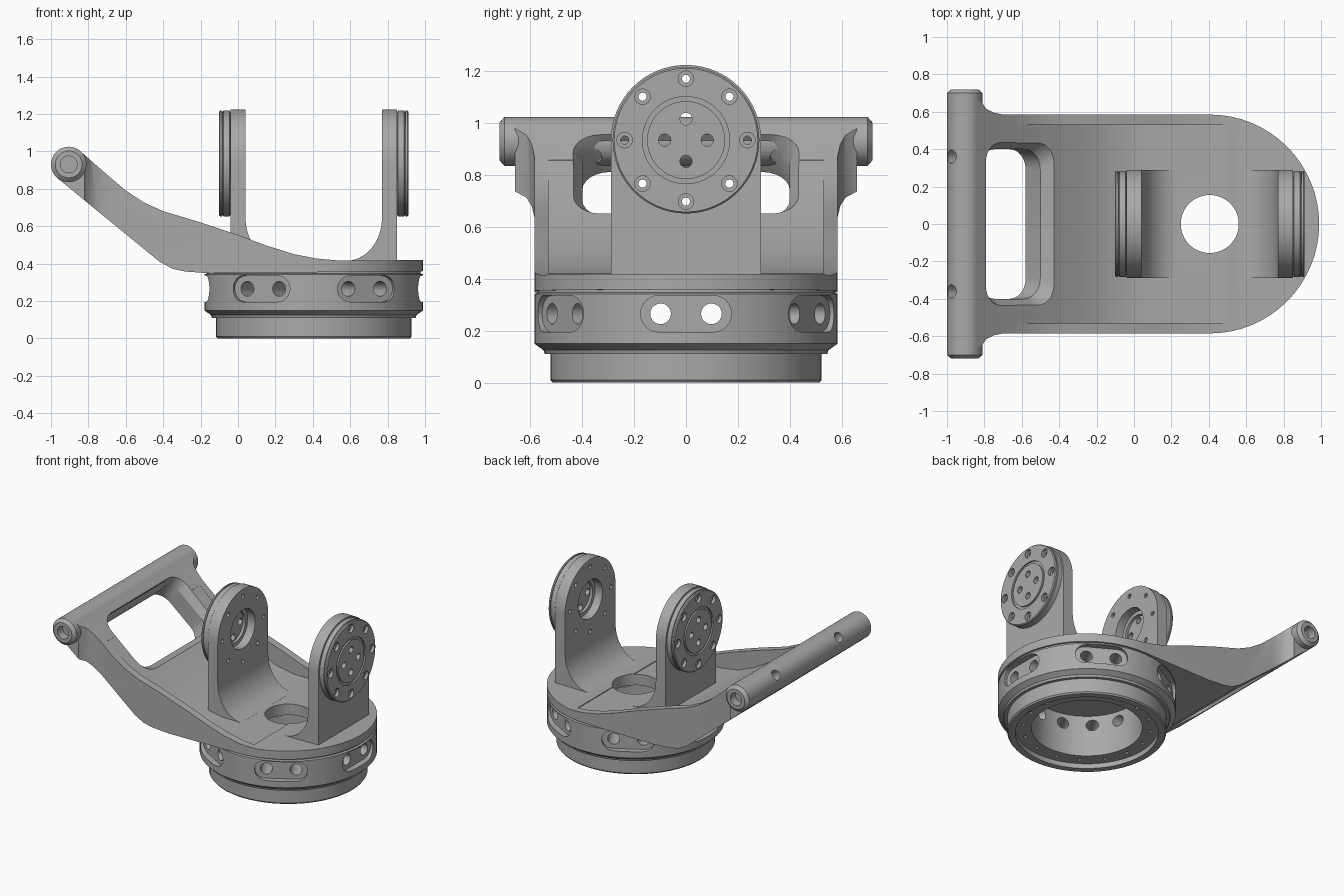
import bpy, bmesh
from math import sin, cos, pi, radians
from mathutils import Vector, Matrix

if "Cube" in bpy.data.objects:
    bpy.data.objects.remove(bpy.data.objects["Cube"])

metal = bpy.data.materials.new("grey_metal")
metal.use_nodes = True
GREY = (0.4, 0.4, 0.4, 1)
metal.diffuse_color = GREY
metal.node_tree.nodes["Principled BSDF"].inputs["Base Color"].default_value = GREY

CX = 0.405          # axis of the turntable
PIVOT_Z = 0.935     # axis height of the two discs
parts = []


def finish(name, bm):
    bmesh.ops.remove_doubles(bm, verts=bm.verts, dist=1e-5)
    bmesh.ops.recalc_face_normals(bm, faces=bm.faces)
    mesh = bpy.data.meshes.new(name)
    bm.to_mesh(mesh)
    bm.free()
    mesh.materials.append(metal)
    ob = bpy.data.objects.new(name, mesh)
    bpy.context.collection.objects.link(ob)
    return ob


def loft(name, rings, closed=False):
    """Skin a list of equal-length point rings; cap the ends unless closed."""
    bm = bmesh.new()
    vs = [[bm.verts.new(p) for p in ring] for ring in rings]
    n = len(vs[0])
    pairs = list(zip(vs, vs[1:])) + ([(vs[-1], vs[0])] if closed else [])
    for a, b in pairs:
        for i in range(n):
            j = (i + 1) % n
            bm.faces.new((a[i], a[j], b[j], b[i]))
    if not closed:
        bm.faces.new(vs[0])
        bm.faces.new(vs[-1])
    return finish(name, bm)


def prism(name, pts, axis, a, b):
    put = {"x": lambda u, v, d: (d, u, v),
           "y": lambda u, v, d: (u, d, v),
           "z": lambda u, v, d: (u, v, d)}[axis]
    return loft(name, [[put(u, v, d) for u, v in pts] for d in (a, b)])


def lathe(name, profile, origin, axis=(0, 0, 1), closed=True, n=64):
    rot = Vector((0, 0, 1)).rotation_difference(Vector(axis)).to_matrix()
    rings = [[Vector(origin) + rot @ Vector((r * cos(2 * pi * i / n), r * sin(2 * pi * i / n), z))
              for i in range(n)] for r, z in profile]
    return loft(name, rings, closed)


def rod(origin, axis, r, a, b, name="cutter", n=20):
    return lathe(name, [(r, a), (r, b)], origin, axis, False, n)


def boolean(ob, tools, mode="DIFFERENCE"):
    bpy.context.view_layer.objects.active = ob
    for tool in tools:
        tool.hide_render = True
        m = ob.modifiers.new("cut", "BOOLEAN")
        m.operation, m.solver, m.object = mode, "EXACT", tool
        bpy.ops.object.modifier_apply(modifier=m.name)
        bpy.data.objects.remove(tool)
    return ob


def arc(cx, cy, rx, ry, a0, a1, n):
    return [(cx + rx * cos(radians(a0 + (a1 - a0) * i / n)),
             cy + ry * sin(radians(a0 + (a1 - a0) * i / n))) for i in range(n + 1)]


def rounded(u0, u1, w, r, n=6):
    """Rounded rectangle from u0 to u1, half width w."""
    return (arc(u1 - r, w - r, r, r, 0, 90, n) + arc(u0 + r, w - r, r, r, 90, 180, n)
            + arc(u0 + r, r - w, r, r, 180, 270, n) + arc(u1 - r, r - w, r, r, 270, 360, n))


# Turntable ring with a hollow underside
base = lathe("base_ring", [
    (0.47, 0), (0.515, 0), (0.523, 0.01), (0.523, 0.11), (0.545, 0.11), (0.55, 0.125),
    (0.585, 0.15), (0.585, 0.342), (0.572, 0.347), (0.572, 0.366),
    (0.155, 0.366), (0.155, 0.335), (0.365, 0.335), (0.365, 0.035), (0.47, 0.035)], (CX, 0, 0))
cuts = []
for k in range(6):
    a = k * pi / 3
    out, side = Vector((cos(a), sin(a), 0)), Vector((-sin(a), cos(a), 0))
    slot = [Vector((CX, 0, 0.265)) + side * u + Vector((0, 0, v))
            for u, v in rounded(-0.175, 0.175, 0.07, 0.069)]
    cuts.append(loft("cutter", [[p + out * d for p in slot] for d in (0.54, 0.7)]))
    for s in (-1, 1):
        cuts.append(rod(Vector((CX, 0, 0.265)) + side * s * 0.098, out, 0.04, 0.3, 0.6))
for k in range(16):
    a = (k + 0.5) * pi / 8
    cuts.append(rod((CX + 0.42 * cos(a), 0.42 * sin(a), 0), (0, 0, 1), 0.014, 0, 0.1, n=10))
parts.append(boolean(base, cuts))

# Arm: side profile trimmed by the rounded plan outline
top = [(-0.845, 1.003), (-0.78, 0.945), (-0.7, 0.875), (-0.6, 0.79), (-0.5, 0.725), (-0.4, 0.68),
       (-0.2, 0.62), (0, 0.553), (0.15, 0.497), (0.3, 0.45), (0.42, 0.427), (0.55, 0.415), (1.1, 0.42)]
under = [(1.1, 0.36), (-0.15, 0.348), (-0.28, 0.357), (-0.35, 0.372), (-0.42, 0.41), (-0.966, 0.857)]
arm = prism("arm", top + under, "y", -0.75, 0.75)
flare = [(-0.7, 0.585), (-0.75, 0.595), (-0.79, 0.615), (-0.82, 0.66), (-1, 0.66)]
plan = arc(CX, 0, 0.585, 0.585, -90, 90, 32) + flare + [(x, -y) for x, y in reversed(flare)]
boolean(arm, [prism("trim", plan, "z", 0, 1.5)], "INTERSECT")

# Tray between the side rails, the slanted window and the centre bore
tray = [(-0.68, 0.857), (-0.55, 0.745), (-0.42, 0.645), (-0.3, 0.56), (-0.18, 0.49), (-0.05, 0.437),
        (0.08, 0.415), (0.5, 0.414), (0.5, 1.2), (-0.68, 1.2)]
GRIP = Vector((-0.905, 0, 0.93))
along, up = Vector((0.77, 0, -0.637)), Vector((0.637, 0, 0.77))


def window_ring(t1, w, h):
    return [GRIP + along * u + up * h + Vector((0, v, 0)) for u, v in rounded(0.07, t1, w, 0.11)]


window = loft("cutter", [window_ring(0.5, 0.4, -0.25), window_ring(0.5, 0.4, 0.03),
                         window_ring(0.55, 0.44, 0.095), window_ring(0.55, 0.44, 0.3)])
parts.append(boolean(arm, [prism("cutter", tray, "y", -0.53, 0.53), window,
                           rod((CX, 0, 0), (0, 0, 1), 0.155, 0.2, 0.6, n=64)]))

# Handle bar with chamfered, socketed ends and two cross holes
half = [(0.045, 0.66), (0.045, 0.72), (0.072, 0.72), (0.095, 0.7)]
bar = lathe("handle_bar", half + [(r, -z) for r, z in reversed(half)], GRIP, (0, 1, 0), False, 32)
parts.append(boolean(bar, [rod(GRIP + Vector((0, s * 0.36, 0)), -along, 0.036, -0.2, 0.2)
                           for s in (-1, 1)]))

# Two facing uprights, each with a bolted bearing disc on its outer side
for s, side in ((1, "left"), (-1, "right")):
    hub, axis = Vector((CX, 0, PIVOT_Z)), Vector((s, 0, 0))
    section = ([(0.445, 0.37), (0.445, 1.3), (0.365, 1.3)]
               + arc(0.175, 0.645, 0.19, 0.23, 0, -90, 10) + [(0.175, 0.37)])
    upright = prism(side + "_upright", [(CX + s * u, z) for u, z in section], "y", -0.4, 0.4)
    face = [(-0.29, 0.3), (0.29, 0.3)] + arc(0, PIVOT_Z, 0.29, 0.29, 0, 180, 32)
    boolean(upright, [prism("trim", face, "x", CX - 0.7, CX + 0.7)], "INTERSECT")
    disc = lathe(side + "_disc", [(0.272, 0.444), (0.283, 0.45), (0.283, 0.483), (0.277, 0.485),
                                  (0.277, 0.489), (0.283, 0.491), (0.283, 0.5), (0.277, 0.506)],
                 hub, axis, False)
    plate_cuts = [rod(hub, axis, 0.14, 0.2, 0.425, n=40), rod(hub, axis, 0.112, 0.4, 0.5, n=40)]
    disc_cuts = [lathe("cutter", [(0.15, 0.495), (0.168, 0.495), (0.168, 0.52), (0.15, 0.52)],
                       hub, axis)]
    for k in range(8):
        a = k * pi / 4
        d = hub + Vector((0, cos(a), sin(a))) * 0.237
        plate_cuts.append(rod(d, axis, 0.016, 0.1, 0.6, n=12))
        disc_cuts += [rod(d, axis, 0.016, 0.4, 0.6, n=12), rod(d, axis, 0.03, 0.485, 0.6, n=16)]
        if k % 2 == 0:
            d = hub + Vector((0, cos(a), sin(a))) * 0.082
            disc_cuts.append(rod(d, axis, 0.024, 0.4, 0.6, n=12))
    parts += [boolean(upright, plate_cuts), boolean(disc, disc_cuts)]

# Smooth the rounded surfaces, keep machined edges crisp
bpy.ops.object.select_all(action="DESELECT")
for ob in parts:
    ob.select_set(True)
bpy.context.view_layer.objects.active = parts[0]
bpy.ops.object.shade_smooth_by_angle(angle=radians(30))
